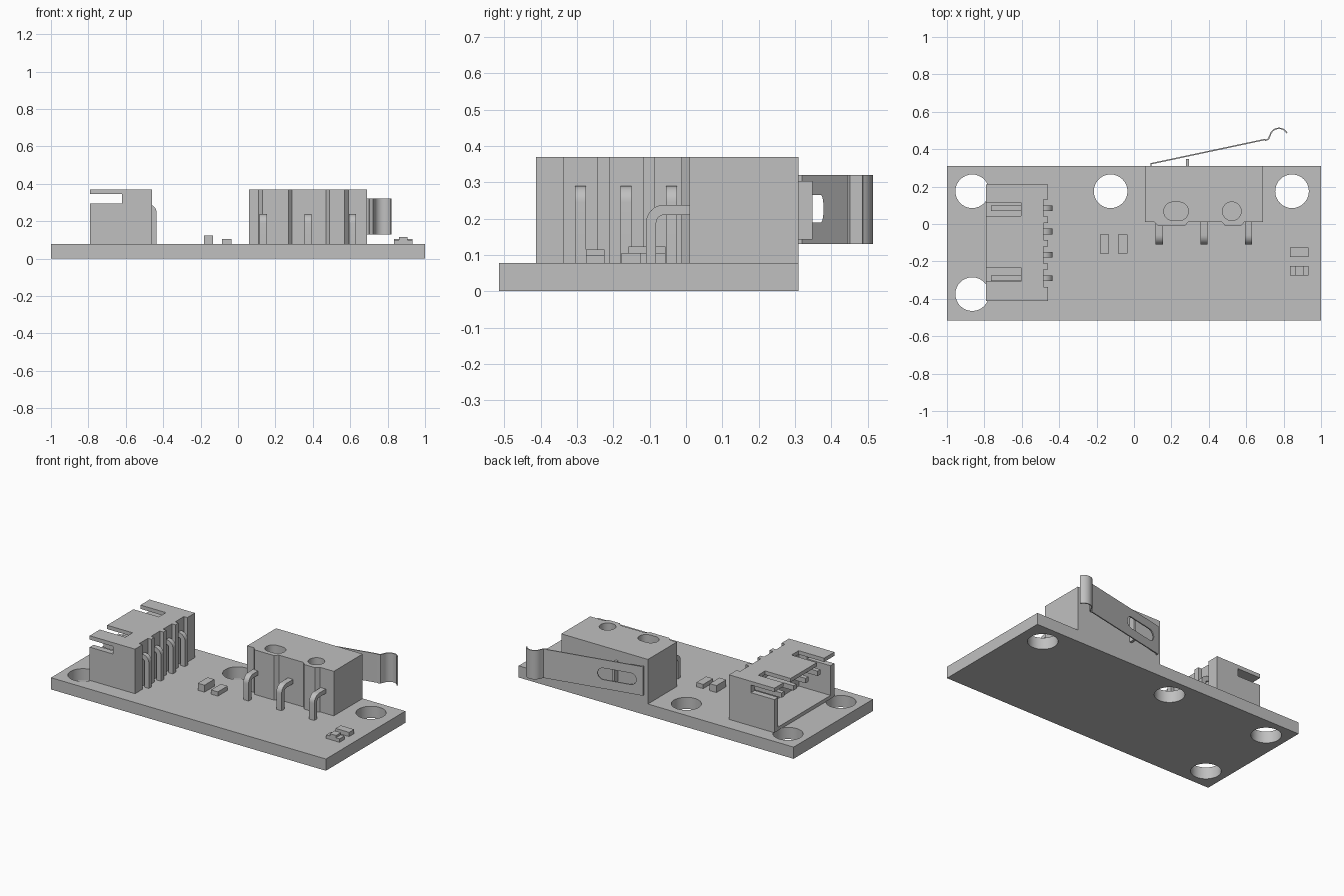
import bpy, bmesh, math
from mathutils import Matrix, Vector

cube = bpy.data.objects.get("Cube")
if cube:
    bpy.data.objects.remove(cube, do_unlink=True)

grey = bpy.data.materials.new("light grey")
grey.use_nodes = True
COLOUR = (0.527, 0.527, 0.527, 1)
grey.diffuse_color = COLOUR
grey.node_tree.nodes["Principled BSDF"].inputs["Base Color"].default_value = COLOUR


def frame(u, v, origin):
    """Matrix whose local x, y run along u, v from origin."""
    u, v = Vector(u), Vector(v)
    m = Matrix((u, v, u.cross(v))).transposed().to_4x4()
    m.translation = origin
    return m


def flat(z):
    return frame((1, 0, 0), (0, 1, 0), (0, 0, z))


def facing_y(y):
    return frame((1, 0, 0), (0, 0, 1), (0, y, 0))


def facing_x(x):
    return frame((0, 1, 0), (0, 0, 1), (x, 0, 0))


def rect(x0, x1, y0, y1):
    return [(x0, y0), (x1, y0), (x1, y1), (x0, y1)]


def arc(cx, cy, r, a0, a1, n=12):
    angles = [math.radians(a0 + (a1 - a0) * i / n) for i in range(n + 1)]
    return [(cx + r * math.cos(a), cy + r * math.sin(a)) for a in angles]


def stadium(cx, cy, half, r):
    """Slot with round ends, or a circle when half equals r."""
    d = half - r
    pts = arc(cx + d, cy, r, -90, 90, 16) + arc(cx - d, cy, r, 90, 270, 16)
    return pts if d > 0 else pts[:16] + pts[17:-1]


def slab(name, loops, thick, matrix):
    """Extrude an outline with holes, centred on the plane of matrix."""
    curve = bpy.data.curves.new(name, 'CURVE')
    curve.dimensions = '2D'
    curve.fill_mode = 'BOTH'
    curve.extrude = thick / 2
    for loop in loops:
        s = curve.splines.new('POLY')
        s.points.add(len(loop) - 1)
        for p, (x, y) in zip(s.points, loop):
            p.co = (x, y, 0, 1)
        s.use_cyclic_u = True
    tmp = bpy.data.objects.new(name + "_outline", curve)
    bpy.context.collection.objects.link(tmp)
    bpy.context.view_layer.update()
    mesh = bpy.data.meshes.new_from_object(
        tmp.evaluated_get(bpy.context.evaluated_depsgraph_get()))
    bpy.data.objects.remove(tmp, do_unlink=True)
    bpy.data.curves.remove(curve)
    bm = bmesh.new()
    bm.from_mesh(mesh)
    bmesh.ops.remove_doubles(bm, verts=bm.verts, dist=1e-5)
    bmesh.ops.recalc_face_normals(bm, faces=bm.faces)
    bm.transform(matrix)
    bm.to_mesh(mesh)
    bm.free()
    mesh.materials.clear()
    mesh.materials.append(grey)
    obj = bpy.data.objects.new(name, mesh)
    bpy.context.collection.objects.link(obj)
    bpy.ops.object.select_all(action='DESELECT')
    obj.select_set(True)
    bpy.context.view_layer.objects.active = obj
    bpy.ops.object.shade_smooth_by_angle(angle=math.radians(30))
    return obj


def upright(name, loops, z0, z1):
    return slab(name, loops, z1 - z0, flat((z0 + z1) / 2))


def bent_pin(tail, outer, foot, top, t, r):
    """Right-angle leg running from tail to outer, then down to foot."""
    s = 1 if outer > tail else -1
    c = outer - s * r
    bend = arc(0, top - r, r, 90, 0, 8)
    inner = arc(0, top - r, r - t, 0, 90, 8)
    bent = [(c + s * x, z) for x, z in bend]
    back = [(c + s * x, z) for x, z in inner]
    return [(tail, top)] + bent + [(outer, foot), (outer - s * t, foot)] + back + [(tail, top - t)]


# Circuit board with mounting holes
BOARD, TOP = 0.077, 0.37
holes = [(-0.865, 0.175), (-0.125, 0.175), (0.845, 0.175), (-0.865, -0.375)]
upright("board", [rect(-1, 1, -0.515, 0.31)] + [stadium(x, y, 0.09, 0.09) for x, y in holes], 0, BOARD)

# Plug socket: notched back wall, floor, slotted top and side walls
X0, X1, Y0, Y1 = -0.79, -0.46, -0.413, 0.21
pin_ys = [-0.29, -0.165, -0.04, 0.085]
comb = [(-0.56, Y0), (X1, Y0)]
for y in pin_ys:
    a, b = y - 0.046, y + 0.046
    comb += [(X1, a), (-0.485, a), (-0.485, b), (X1, b)]
comb += [(X1, Y1), (-0.56, Y1)]
upright("socket_back", [comb], BOARD, TOP)
upright("socket_floor", [rect(X0, -0.56, Y0, Y1)], BOARD, 0.1)
lid = [(X0, Y0)]
lid = [(-0.56, Y1), (X0, Y1)]
for a, b in ((0.115, 0.042), (-0.232, -0.307)):
    lid += [(X0, a), (-0.605, a), (-0.605, b), (X0, b)]
lid += [(X0, Y0), (-0.56, Y0)]
upright("socket_top", [lid], 0.345, TOP)
side = [(X0, BOARD), (-0.56, BOARD), (-0.56, 0.345), (-0.62, 0.345), (-0.62, 0.295), (X0, 0.295)]
for name, y in (("front", Y0 + 0.02), ("back", Y1 - 0.02)):
    slab("socket_side_" + name, [side], 0.04, facing_y(y))
for i, y in enumerate(pin_ys):
    slab(f"socket_pin_{i + 1}", [bent_pin(-0.765, -0.435, BOARD, 0.29, 0.032, 0.045)], 0.03, facing_y(y))

# Switch body with raised front pads and two holes
body = [(0.06, 0.31), (0.06, 0.01)]
for a, b in ((0.11, 0.29), (0.47, 0.59)):
    body += [(a, 0.01), (a + 0.02, -0.012), (b - 0.02, -0.012), (b, 0.01)]
body += [(0.69, 0.01), (0.69, 0.31)]
upright("switch_body", [body, stadium(0.225, 0.068, 0.066, 0.049), stadium(0.523, 0.068, 0.05, 0.05)], BOARD, TOP)
for i, x in enumerate((0.135, 0.375, 0.613)):
    slab(f"switch_leg_{i + 1}", [bent_pin(0.02, -0.11, BOARD, 0.238, 0.028, 0.05)], 0.038, facing_x(x))
upright("switch_button", [rect(0.277, 0.293, 0.30, 0.348)], 0.142, 0.304)

# Spring lever: slotted arm, root tab and curled tip
LOW, HIGH, SHEET = 0.13, 0.32, 0.007
lean = math.radians(12)
arm = frame((math.cos(lean), math.sin(lean), 0), (0, 0, 1), (0.09, 0.322, 0))
slab("lever_arm", [rect(0, 0.626, LOW, HIGH), stadium(0.165, 0.227, 0.125, 0.038)], SHEET, arm)
upright("lever_root", [rect(0.087, 0.094, 0.30, 0.325)], LOW, HIGH)
tip = [(0.70, 0.449), (0.715, 0.457)] + arc(0.775, 0.463, 0.052, 165, 28, 16)
inside = [(0.702, 0.443), (0.721, 0.451)] + arc(0.775, 0.463, 0.052 - SHEET, 165, 28, 16)
upright("lever_tip", [tip + inside[::-1]], LOW, HIGH)

# Small surface components
upright("chip_left", [rect(-0.182, -0.133, -0.158, -0.056)], BOARD, 0.123)
upright("chip_right", [rect(-0.086, -0.036, -0.158, -0.056)], BOARD, 0.105)
upright("resistor", [rect(0.834, 0.932, -0.177, -0.125)], BOARD, 0.105)
upright("lamp_base", [rect(0.834, 0.932, -0.275, -0.224)], BOARD, 0.1)
upright("lamp_lens", [rect(0.86, 0.906, -0.275, -0.224)], BOARD, 0.115)
